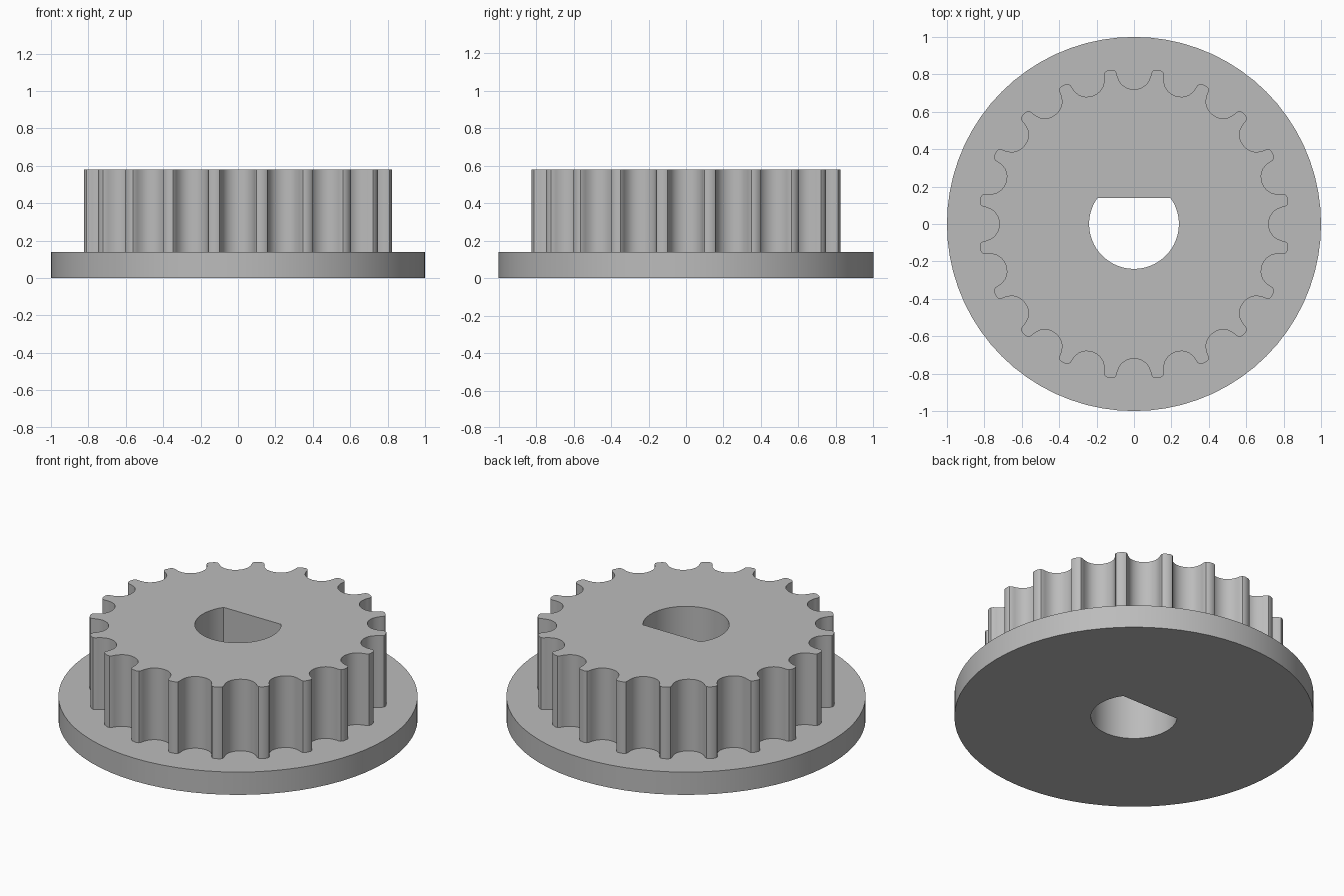
import bpy
import bmesh
from math import sin, cos, asin, pi, tau, sqrt

TEETH = 20
FLANGE_R, FLANGE_TOP, HUB_TOP = 1.0, 0.14, 0.58
TIP_R = 0.832
BORE_R, BORE_FLAT = 0.24, 0.14

if "Cube" in bpy.data.objects:
    bpy.data.objects.remove(bpy.data.objects["Cube"])

grey = bpy.data.materials.new("plain grey")
grey.use_nodes = True
GREY = (0.5, 0.5, 0.5, 1)
grey.diffuse_color = GREY
grey.node_tree.nodes["Principled BSDF"].inputs["Base Color"].default_value = GREY


def circle(radius, count):
    return [(radius * cos(tau * i / count), radius * sin(tau * i / count)) for i in range(count)]


def d_bore():
    """Round shaft hole with one flat on the +y side."""
    a = asin(BORE_FLAT / BORE_R)
    start, sweep, n = pi - a, pi + 2 * a, 48
    return [(BORE_R * cos(start + sweep * i / n), BORE_R * sin(start + sweep * i / n))
            for i in range(n + 1)]


def toothed_outline():
    """Half a belt groove (side offset, depth), mirrored and repeated round the hub."""
    half = [(.115, 0), (.1, .005), (.0924, .0178), (.0894, .0325), (.0845, .0467),
            (.0779, .0604), (.0697, .0735), (.0553, .0867), (.0384, .0963), (.0197, .1022)]
    groove = [(-x, d) for x, d in half] + [(0, .1041)] + half[::-1]
    mouth = sqrt(TIP_R ** 2 - half[0][0] ** 2)
    points = []
    for t in range(TEETH):
        a = tau * t / TEETH
        for side, depth in groove:
            r = mouth - depth
            points.append((r * cos(a) - side * sin(a), r * sin(a) + side * cos(a)))
        tip = a + pi / TEETH
        points.append((TIP_R * cos(tip), TIP_R * sin(tip)))
    return points


def add_wall(bm, loop, low, high, inward=False):
    bottom = [bm.verts.new((x, y, low)) for x, y in loop]
    top = [bm.verts.new((x, y, high)) for x, y in loop]
    for i in range(len(loop)):
        j = (i + 1) % len(loop)
        quad = [bottom[i], bottom[j], top[j], top[i]]
        bm.faces.new(quad[::-1] if inward else quad)


def add_cap(bm, outer, inner, z, up=True):
    edges = []
    for loop in (outer, inner):
        verts = [bm.verts.new((x, y, z)) for x, y in loop]
        edges += [bm.edges.new((v, verts[i - 1])) for i, v in enumerate(verts)]
    made = bmesh.ops.triangle_fill(bm, edges=edges, use_beauty=True)["geom"]
    for f in made:
        if isinstance(f, bmesh.types.BMFace):
            f.normal_update()
            if (f.normal.z > 0) != up:
                f.normal_flip()


def finish(bm, name):
    bmesh.ops.remove_doubles(bm, verts=bm.verts, dist=0.0001)
    mesh = bpy.data.meshes.new(name)
    bm.to_mesh(mesh)
    bm.free()
    mesh.materials.append(grey)
    obj = bpy.data.objects.new(name, mesh)
    bpy.context.collection.objects.link(obj)
    bpy.ops.object.select_all(action="DESELECT")
    obj.select_set(True)
    bpy.context.view_layer.objects.active = obj
    bpy.ops.object.shade_smooth_by_angle(angle=pi / 6)


rim, bore, teeth = circle(FLANGE_R, 72), d_bore(), toothed_outline()

# Flange disc
bm = bmesh.new()
add_wall(bm, rim, 0, FLANGE_TOP)
add_wall(bm, bore, 0, FLANGE_TOP, inward=True)
add_cap(bm, rim, bore, 0, up=False)
add_cap(bm, rim, teeth, FLANGE_TOP)
finish(bm, "flange")

# Toothed hub standing on the flange
bm = bmesh.new()
add_wall(bm, teeth, FLANGE_TOP, HUB_TOP)
add_wall(bm, bore, FLANGE_TOP, HUB_TOP, inward=True)
add_cap(bm, teeth, bore, HUB_TOP)
finish(bm, "toothed_hub")
